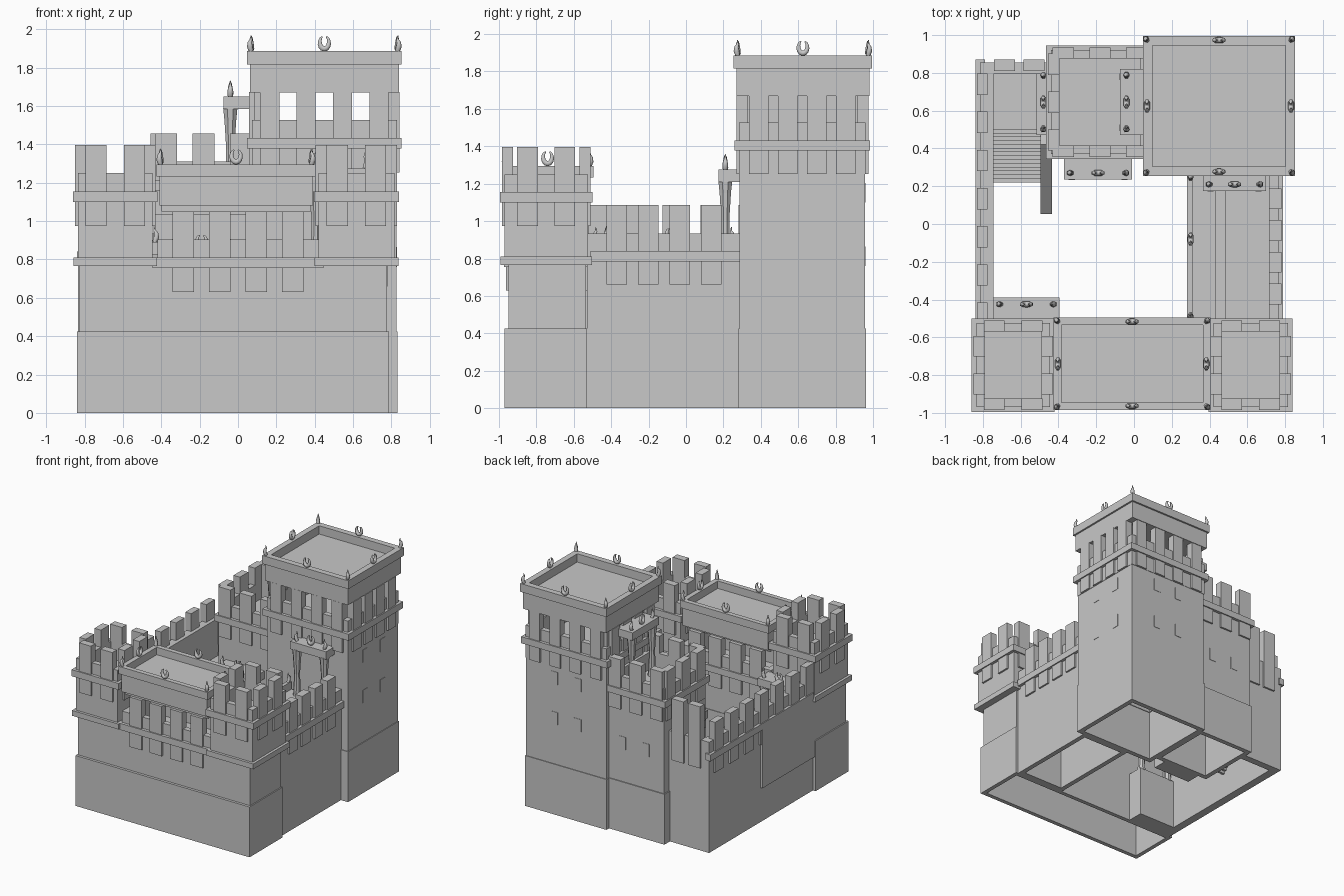
import bpy, bmesh, math
from mathutils import Vector

if "Cube" in bpy.data.objects:
    bpy.data.objects.remove(bpy.data.objects["Cube"])

stone = bpy.data.materials.new("grey stone")
stone.use_nodes = True
GREY = (0.58, 0.58, 0.58, 1)
stone.diffuse_color = GREY
stone.node_tree.nodes["Principled BSDF"].inputs["Base Color"].default_value = GREY


def boxes(name, *items):
    """One object made of boxes given as x0, x1, y0, y1, z0, z1."""
    bm = bmesh.new()
    for x0, x1, y0, y1, z0, z1 in items:
        vs = bmesh.ops.create_cube(bm, size=1)["verts"]
        for v in vs:
            v.co = (x1 if v.co.x > 0 else x0, y1 if v.co.y > 0 else y0, z1 if v.co.z > 0 else z0)
    mesh = bpy.data.meshes.new(name)
    bm.to_mesh(mesh)
    bm.free()
    mesh.materials.append(stone)
    ob = bpy.data.objects.new(name, mesh)
    bpy.context.collection.objects.link(ob)
    return ob


def grow(area, d):
    x0, x1, y0, y1 = area
    return (x0 - d, x1 + d, y0 - d, y1 + d)


def frame(area, t, z0, z1):
    """Four walls of thickness t just inside an area."""
    x0, x1, y0, y1 = area
    return [(x0, x1, y0, y0 + t, z0, z1), (x0, x1, y1 - t, y1, z0, z1),
            (x0, x0 + t, y0 + t, y1 - t, z0, z1), (x1 - t, x1, y0 + t, y1 - t, z0, z1)]


def side_box(area, side, c, w, out, deep, z0, z1):
    """Box on one side of an area, reaching out beyond it and deep into it."""
    x0, x1, y0, y1 = area
    a, b = c - w / 2, c + w / 2
    return {"front": (a, b, y0 - out, y0 + deep, z0, z1),
            "back": (a, b, y1 - deep, y1 + out, z0, z1),
            "right": (x0 - out, x0 + deep, a, b, z0, z1),
            "left": (x1 - deep, x1 + out, a, b, z0, z1)}[side]


def battlement(name, area, z, sides):
    """Parapet, string course and long merlons; sides maps side to (count, spacing, width)."""
    x0, x1, y0, y1 = area
    boxes(name + "_floor", (*area, z, z + 0.13))
    boxes(name + "_parapet", *frame(area, 0.045, z + 0.1, z + 0.275))
    boxes(name + "_band", *frame(grow(area, 0.025), 0.05, z + 0.125, z + 0.18))
    merlons = []
    for side, (n, step, w) in sides.items():
        mid = (x0 + x1) / 2 if side in ("front", "back") else (y0 + y1) / 2
        for i in range(n):
            c = mid + (i - (n - 1) / 2) * step
            merlons.append(side_box(area, side, c, w, 0.015, 0.045, z, z + 0.42))
    boxes(name + "_merlons", *merlons)


def windows(name, area, side, centres, heights):
    """Thin window plates on one wall."""
    boxes(name, *[side_box(area, side, c, 0.065, 0.003, 0.004, z, z + 0.105) for c in centres for z in heights])


def tube(name, points, radii):
    curve = bpy.data.curves.new(name, "CURVE")
    curve.dimensions = "3D"
    curve.bevel_depth = 1
    curve.bevel_resolution = 1
    curve.use_fill_caps = True
    sp = curve.splines.new("POLY")
    sp.points.add(len(points) - 1)
    for p, co, r in zip(sp.points, points, radii):
        p.co = (*co, 1)
        p.radius = r
    curve.materials.append(stone)
    bpy.context.collection.objects.link(bpy.data.objects.new(name, curve))


def crescent(x, y, z, along):
    pts, rad = [], []
    for i in range(13):
        t = i / 12 * 2 - 1
        a = -math.pi / 2 + t * 2.7
        off = 0.024 * math.cos(a)
        pts.append((x + off * (along == "x"), y + off * (along == "y"), z + 0.046 + 0.034 * math.sin(a)))
        rad.append(0.004 + 0.012 * (1 - t * t))
    tube("crescent_finial", pts, rad)


def horn(x, y, z, dx, dy):
    shape = [(0, 0, 0.013), (0.01, 0.025, 0.016), (0.01, 0.045, 0.012), (0, 0.062, 0.007), (0.003, 0.083, 0.002)]
    tube("horn_finial", [(x + dx * o, y + dy * o, z + h) for o, h, r in shape], [r for o, h, r in shape])


def cap_roof(name, area, z0, z1, top, rim):
    """Overhanging flat roof with a raised rim and finials."""
    boxes(name + "_slab", (*grow(area, -0.015), z0, z1))
    boxes(name + "_rim", *frame(area, rim, z1, top))
    x0, x1, y0, y1 = grow(area, -0.022)
    mx, my = (x0 + x1) / 2, (y0 + y1) / 2
    for y in (y0, y1):
        crescent(mx, y, top, "x")
        for x in (x0, x1):
            horn(x, y, top, 0.7 if x > mx else -0.7, 0.7 if y > my else -0.7)
    for x in (x0, x1):
        crescent(x, my, top, "y")


def pillar(x, y, z0, z1):
    """Flared eight-sided post."""
    bm = bmesh.new()
    h = z1 - z0
    rings = []
    for f, r in ((0, 0.036), (0.1, 0.03), (0.5, 0.023), (0.85, 0.033), (1, 0.04)):
        rings.append([bm.verts.new((x + r * math.cos(k * math.pi / 4 + 0.39),
                                    y + r * math.sin(k * math.pi / 4 + 0.39), z0 + f * h)) for k in range(8)])
    for lo, hi in zip(rings, rings[1:]):
        for k in range(8):
            bm.faces.new((lo[k], lo[(k + 1) % 8], hi[(k + 1) % 8], hi[k]))
    bm.faces.new(rings[0][::-1])
    bm.faces.new(rings[-1])
    mesh = bpy.data.meshes.new("awning_pillar")
    bm.to_mesh(mesh)
    bm.free()
    mesh.materials.append(stone)
    bpy.context.collection.objects.link(bpy.data.objects.new("awning_pillar", mesh))


def awning(name, area, side, top, foot):
    """Porch slab on two pillars, with finials on its outer edge."""
    x0, x1, y0, y1 = area
    boxes(name, (*area, top - 0.065, top))
    lengthwise = side in ("front", "back")
    if lengthwise:
        y = y0 + 0.035 if side == "front" else y1 - 0.035
        ends = [(x0 + 0.04, y), (x1 - 0.04, y)]
    else:
        ends = [(x0 + 0.035, y0 + 0.04), (x0 + 0.035, y1 - 0.04)]
    for i, (px, py) in enumerate(ends):
        pillar(px, py, foot, top - 0.06)
        s = 1 if i else -1
        horn(px, py, top, s * lengthwise, s * (not lengthwise))
    m = (Vector(ends[0]) + Vector(ends[1])) / 2
    crescent(m.x, m.y, top, "x" if lengthwise else "y")


# Front range: hollow plinth, wall and gatehouse gallery
boxes("front_plinth", *frame((-0.84, 0.787, -0.97, -0.53), 0.035, 0, 0.425))
boxes("front_wall", *frame((-0.83, 0.777, -0.948, -0.535), 0.035, 0.425, 0.765))
battlement("gatehouse", (-0.42, 0.42, -0.948, -0.535), 0.63, {"front": (4, 0.19, 0.113), "back": (4, 0.19, 0.113)})
boxes("gatehouse_lintel", (-0.40, 0.38, -0.94, -0.55, 1.05, 1.08))
cap_roof("gatehouse_roof", (-0.425, 0.405, -0.985, -0.495), 1.08, 1.232, 1.295, 0.04)

# Front corner towers
for name, x0, x1 in (("front_right_tower", -0.835, -0.445), ("front_left_tower", 0.42, 0.815)):
    area = (x0, x1, -0.97, -0.525)
    boxes(name + "_body", (*area, 0.765, 0.98))
    boxes(name + "_lower_band", (*grow(area, 0.022), 0.765, 0.81))
    battlement(name, area, 0.975, {s: (2, 0.2, 0.11) for s in ("front", "back", "left", "right")})

# Great tower with windows
big = (0.075, 0.825, 0.287, 0.957)
boxes("great_tower_plinth", *frame(grow(big, 0.006), 0.04, 0, 0.425))
boxes("great_tower_body", *frame(big, 0.04, 0.425, 1.26))
windows("great_tower_left_windows", big, "left", (0.517, 0.752), (0.76, 1.1))
windows("great_tower_back_windows", big, "back", (0.34, 0.56), (0.76, 1.1))
battlement("great_tower", grow(big, 0.003), 1.252, {"front": (4, 0.19, 0.1), "back": (4, 0.19, 0.1),
                                                    "left": (4, 0.155, 0.105), "right": (4, 0.155, 0.105)})
boxes("great_tower_side_screen", (0.085, 0.115, 0.32, 0.93, 1.5, 1.675))
cap_roof("great_tower_roof", (0.047, 0.853, 0.255, 0.995), 1.67, 1.815, 1.885, 0.05)

# Middle tower
mid = (-0.44, 0.08, 0.37, 0.92)
boxes("middle_tower_plinth", *frame(grow(mid, 0.008), 0.04, 0, 0.425))
boxes("middle_tower_body", *frame(mid, 0.04, 0.425, 1.04))
windows("middle_tower_back_windows", mid, "back", (-0.27, -0.05), (0.7,))
battlement("middle_tower", mid, 1.035, {"front": (3, 0.195, 0.113), "back": (3, 0.195, 0.113),
                                        "right": (3, 0.2, 0.113)})

# Left side wall with its walkway and inner ledge
east = (0.31, 0.765, -0.53, 0.29)
boxes("left_wall", *frame(east, 0.04, 0, 0.76))
boxes("left_wall_band", (0.74, 0.79, -0.51, 0.29, 0.785, 0.84))
boxes("left_wall_parapet", (0.715, 0.765, -0.53, 0.29, 0.75, 0.935))
boxes("left_wall_merlons", *[side_box(east, "left", -0.37 + i * 0.168, 0.11, 0.015, 0.05, 0.66, 1.085) for i in range(4)])
boxes("left_walkway", (0.28, 0.435, -0.5, 0.27, 0.75, 0.82), (0.435, 0.485, -0.5, 0.27, 0.75, 0.805),
      (0.485, 0.72, -0.53, 0.29, 0.75, 0.79), (0.28, 0.31, -0.5, 0.27, 0.82, 0.885))
crescent(0.3, -0.08, 0.885, "y")
horn(0.3, -0.48, 0.885, 0, -1)
horn(0.3, 0.24, 0.885, 0, 1)

# Right side wall, its outer thickening and its return at the back
west = (-0.815, -0.745, -0.53, 0.855)
boxes("right_wall", (*west, 0, 0.935), (-0.815, -0.43, 0.795, 0.855, 0, 0.935))
boxes("right_wall_thickening", (-0.834, -0.8, -0.535, 0.17, 0.29, 0.785))
boxes("right_wall_band", (-0.838, -0.79, -0.51, 0.87, 0.785, 0.84))
boxes("right_wall_merlons",
      *[side_box(west, "right", 0.74 - i * 0.202, 0.113, 0.015, 0.04, 0.66, 1.085) for i in range(7)],
      *[side_box(west, "back", x, 0.11, 0.015, 0.045, 0.7, 1.22) for x in (-0.685, -0.53)])

# Landing and stair
boxes("stair_landing", (-0.75, -0.43, 0.5, 0.8, 0.52, 0.62))
boxes("stair_steps", *[(-0.75, -0.49, 0.48 - i * 0.02, 0.501 - i * 0.02, 0.5 - i * 0.022, 0.6 - i * 0.022)
                       for i in range(14)])
rail = boxes("stair_rail", (-0.03, 0.03, -0.24, 0.24, -0.05, 0.05))
rail.location = (-0.465, 0.27, 0.45)
rail.rotation_euler.x = math.radians(40)

# Porches over the doors, two of them on solid pedestals
awning("great_tower_front_awning", (0.365, 0.70, 0.175, 0.30), "front", 1.275, 0.79)
awning("great_tower_side_awning", (-0.075, 0.09, 0.47, 0.82), "right", 1.648, 1.16)
awning("middle_tower_front_awning", (-0.37, -0.01, 0.235, 0.38), "front", 0.85, 0.42)
awning("middle_tower_side_awning", (-0.515, -0.43, 0.47, 0.82), "right", 0.9, 0.6)
awning("front_tower_back_awning", (-0.745, -0.395, -0.54, -0.39), "back", 0.89, 0.42)
boxes("porch_pedestals", (-0.365, -0.015, 0.24, 0.38, 0, 0.425), (-0.745, -0.4, -0.54, -0.395, 0, 0.425))
